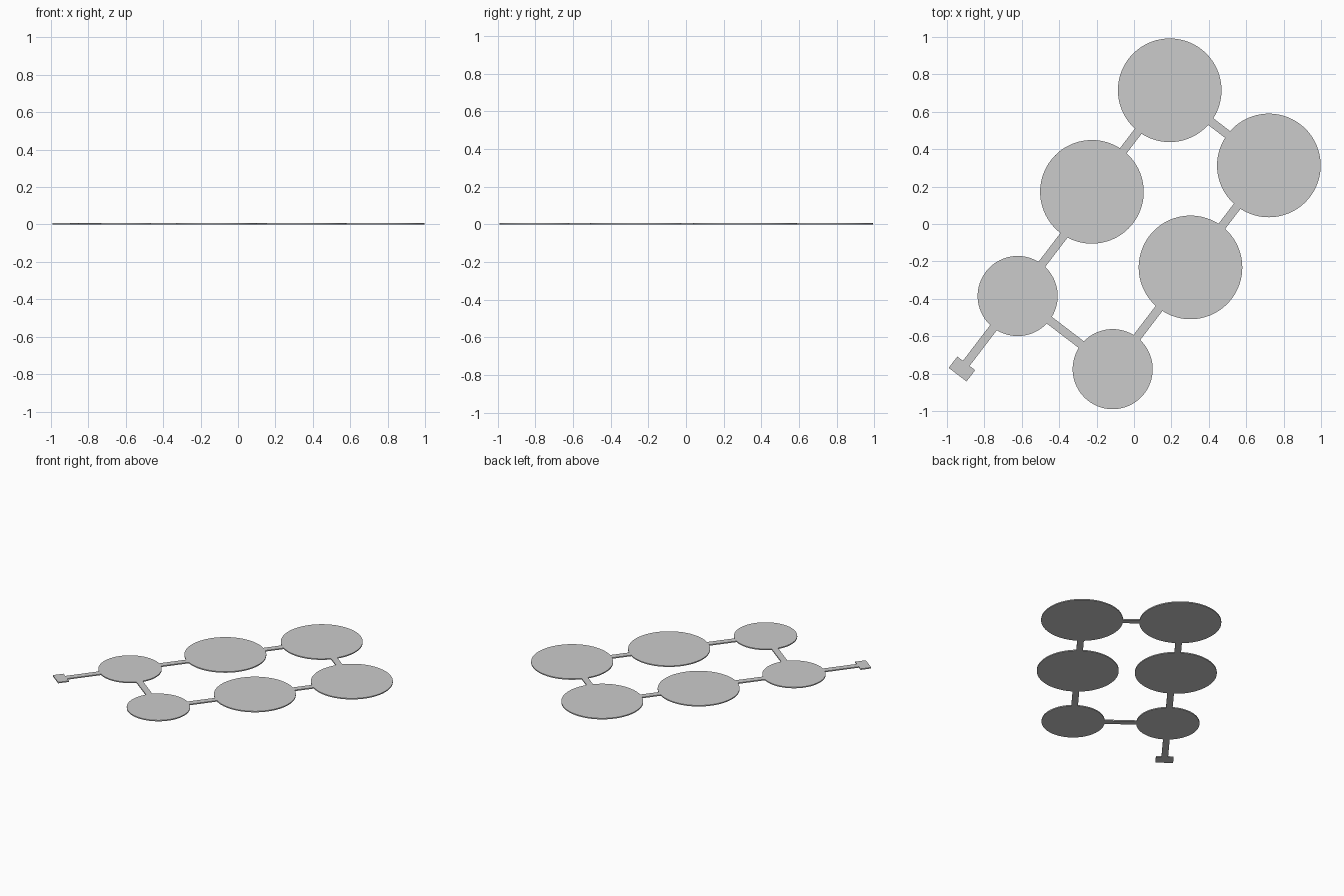
import bpy
from math import atan2, degrees, radians
from mathutils import Vector

if "Cube" in bpy.data.objects:
    bpy.data.objects.remove(bpy.data.objects["Cube"])

T = 0.008                                # sheet thickness
U = Vector((0.607, 0.795))               # long direction of the layout
P = Vector((0.795, -0.607))              # cross direction
ANGLE = atan2(U.y, U.x)
BIG, SMALL, BAR = 0.277, 0.214, 0.045


def disc(name, c, r):
    bpy.ops.mesh.primitive_cylinder_add(vertices=96, radius=r, depth=T,
                                        location=(c.x, c.y, T / 2))
    bpy.context.object.name = name
    bpy.ops.object.shade_smooth_by_angle(angle=radians(30))


def plate(name, c, length, width, angle):
    bpy.ops.mesh.primitive_cube_add(size=1, location=(c.x, c.y, T / 2),
                                    rotation=(0, 0, angle))
    ob = bpy.context.object
    ob.name = name
    ob.scale = (length, width, T)


def bar(name, a, b):
    d = b - a
    plate(name, (a + b) / 2, d.length, BAR, atan2(d.y, d.x))


# Round pads: centre and radius
pads = {
    "far_left_pad": (Vector((0.191, 0.715)), BIG),
    "far_right_pad": (Vector((0.721, 0.313)), BIG),
    "middle_left_pad": (Vector((-0.225, 0.172)), BIG),
    "middle_right_pad": (Vector((0.302, -0.232)), BIG),
    "near_left_pad": (Vector((-0.622, -0.385)), SMALL),
    "near_right_pad": (Vector((-0.114, -0.776)), SMALL),
}
for name, (c, r) in pads.items():
    disc(name, c, r)

# Link bars: start pad, end pad, direction; they just sink into the rims
links = [
    ("near_left_pad", "middle_left_pad", U),
    ("middle_left_pad", "far_left_pad", U),
    ("near_right_pad", "middle_right_pad", U),
    ("middle_right_pad", "far_right_pad", U),
    ("far_left_pad", "far_right_pad", P),
    ("near_left_pad", "near_right_pad", P),
]
for i, (a, b, d) in enumerate(links):
    (ca, ra), (cb, rb) = pads[a], pads[b]
    span = (cb - ca).dot(d)
    bar(f"link_bar_{i + 1}", ca + d * (ra - 0.004), ca + d * (span - rb + 0.004))

# Tail bar with its end block
c, r = pads["near_left_pad"]
end = c - U * 0.491
bar("tail_bar", c - U * (r - 0.004), end + U * 0.038)
plate("tail_block", end, 0.076, 0.12, ANGLE)
